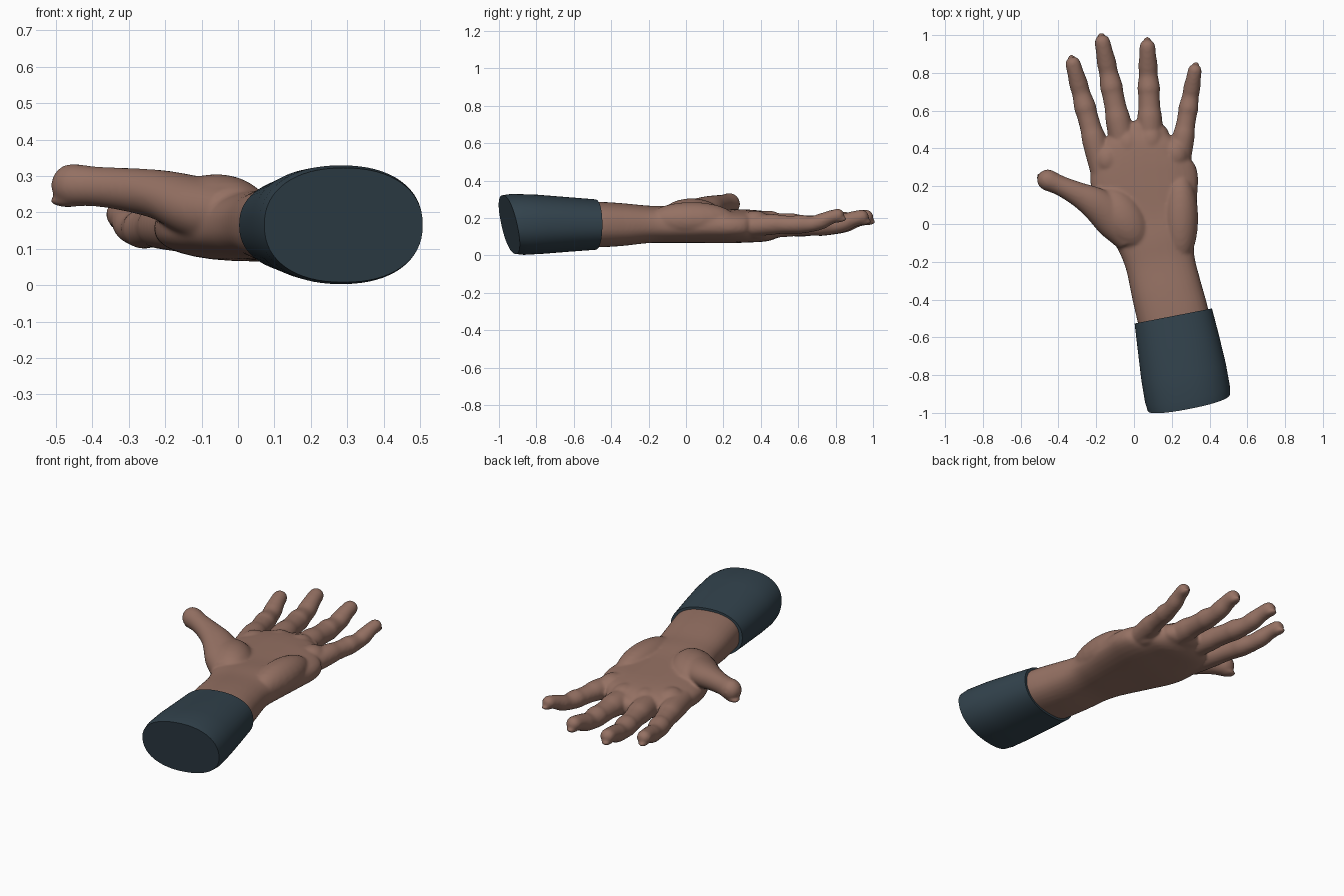
import bpy, bmesh
from math import sin, cos, pi, radians
from mathutils import Vector, Matrix

cube = bpy.data.objects.get("Cube")
if cube:
    bpy.data.objects.remove(cube, do_unlink=True)


def material(name, color):
    m = bpy.data.materials.new(name)
    m.use_nodes = True
    m.diffuse_color = color
    bsdf = m.node_tree.nodes["Principled BSDF"]
    bsdf.inputs["Base Color"].default_value = color
    bsdf.inputs["Roughness"].default_value = 0.7
    return m


skin = material("brown skin", (0.30, 0.165, 0.125, 1))
cloth = material("dark blue cloth", (0.032, 0.055, 0.073, 1))


def make_object(name, bm, mat):
    bmesh.ops.recalc_face_normals(bm, faces=bm.faces)
    mesh = bpy.data.meshes.new(name)
    bm.to_mesh(mesh)
    bm.free()
    mesh.materials.append(mat)
    obj = bpy.data.objects.new(name, mesh)
    bpy.context.collection.objects.link(obj)
    return obj


def ring(bm, centre, across, up, power=2.0, count=32):
    """Closed super-ellipse of vertices."""
    verts = []
    for i in range(count):
        a = 2 * pi * i / count
        c, s = cos(a), sin(a)
        u = abs(c) ** (2 / power) * (1 if c > 0 else -1)
        v = abs(s) ** (2 / power) * (1 if s > 0 else -1)
        verts.append(bm.verts.new(centre + across * u + up * v))
    return verts


def bridge(bm, rings):
    for a, b in zip(rings, rings[1:]):
        for i in range(len(a)):
            j = (i + 1) % len(a)
            bm.faces.new((a[i], a[j], b[j], b[i]))


def smooth_path(points, steps=5):
    """Catmull-Rom through (x, y, z, half width, half height)."""
    p = [Vector(q) for q in points]
    p = [p[0] * 2 - p[1]] + p + [p[-1] * 2 - p[-2]]
    out = []
    for a, b, c, d in zip(p, p[1:], p[2:], p[3:]):
        for k in range(steps):
            t = k / steps
            out.append((b * 2 + (c - a) * t + (a * 2 - b * 5 + c * 4 - d) * t ** 2
                        + (b * 3 - a - c * 3 + d) * t ** 3) * 0.5)
    return out + [p[-2]]


def limb(bm, points, power=2.0):
    """Lofted tube with a rounded far end; returns the tip frame."""
    path = smooth_path(points)
    rings = []
    for i, q in enumerate(path):
        tangent = (path[min(i + 1, len(path) - 1)] - path[max(i - 1, 0)]).to_3d().normalized()
        across = tangent.cross(Vector((0, 0, 1))).normalized()
        up = across.cross(tangent)
        rings.append(ring(bm, q.to_3d(), across * q[3], up * q[4], power))
    for degrees in (25, 45, 65, 82):
        a = radians(degrees)
        rings.append(ring(bm, q.to_3d() + tangent * q[4] * sin(a),
                          across * q[3] * cos(a), up * q[4] * cos(a), power))
    bridge(bm, rings)
    bm.faces.new(rings[0])
    bm.faces.new(rings[-1])
    return q.to_3d(), across, tangent, up


def blob(bm, centre, size, matrix=Matrix()):
    bmesh.ops.create_uvsphere(bm, u_segments=24, v_segments=14, radius=1,
                              matrix=Matrix.Translation(centre) @ matrix @ Matrix.Diagonal((*size, 1)))


def nail(bm, tip, r):
    centre, across, tangent, up = tip
    frame = Matrix((across, tangent, up)).transposed().to_4x4()
    blob(bm, centre - up * r * 0.82 + tangent * r * 0.3, (r * 0.62, r * 0.85, r * 0.28), frame)


# Forearm, wrist and palm
hand = bmesh.new()
limb(hand, [(.23, -.60, .165, .185, .120), (.205, -.48, .165, .19, .122),
            (.172, -.35, .165, .187, .115), (.138, -.20, .166, .185, .100),
            (.115, -.08, .165, .212, .098), (.088, .05, .160, .25, .093),
            (.058, .20, .157, .285, .092), (.048, .33, .157, .268, .088),
            (.060, .43, .155, .205, .080), (.068, .49, .155, .12, .060)], 2.4)

# Palm mounds: thumb base, heel, finger pads
turn = Matrix.Rotation(radians(35), 4, "Z")
blob(hand, (-.06, .03, .20), (.12, .19, .105), turn)
blob(hand, (.245, .03, .19), (.095, .24, .095))
for x, y in ((-.14, .34), (-.03, .42), (.09, .44), (.22, .37)):
    blob(hand, (x, y, .165), (.075, .09, .075))

# Thumb
tip = limb(hand, [(-.02, -.08, .19, .08, .08), (-.10, .02, .21, .105, .085),
                  (-.20, .105, .245, .088, .07), (-.30, .16, .262, .064, .06),
                  (-.39, .203, .271, .053, .055), (-.455, .232, .275, .057, .059)])
nail(hand, tip, .056)

# Fingers: base, middle joint, end joint and tip, with bulging joints
fingers = [  # base xyz, tip xyz, base half width
    ((-.165, .28, .155), (-.323, .848, .195), .066),
    ((-.05, .38, .155), (-.167, .962, .205), .068),
    ((.088, .40, .155), (.071, .938, .205), .068),
    ((.238, .32, .155), (.322, .812, .215), .060)]
profile = [(0, 1.0, 0), (.28, .98, -.006), (.40, .86, -.014), (.53, .84, -.022),
           (.60, .88, -.024), (.72, .74, -.030), (.82, .75, -.022), (.91, .66, -.008), (1, .62, 0)]
for base, end, width in fingers:
    base, end = Vector(base), Vector(end)
    points = []
    for t, scale, dip in profile:
        x, y, z = base.lerp(end, t)
        points.append((x, y, z + dip, width * scale, width * scale * .95))
    nail(hand, limb(hand, points), width * .62)

# Fuse all skin parts into one smooth surface
hand_obj = make_object("hand", hand, skin)
fuse = hand_obj.modifiers.new("fuse", "REMESH")
fuse.mode = "VOXEL"
fuse.voxel_size = 0.008
fuse.use_smooth_shade = True
soften = hand_obj.modifiers.new("soften", "SMOOTH")
soften.factor = 0.5
soften.iterations = 10

# Sleeve: slanted closed back end, open cuff with a folded inner rim
sleeve = bmesh.new()
side = Vector((.98, .19, 0))
sections = [(.290, -.945, .165, .222, .157, -.22), (.283, -.90, .166, .229, .163, -.20),
            (.262, -.78, .167, .228, .158, -.12), (.235, -.63, .166, .219, .146, -.05),
            (.208, -.487, .165, .209, .135, 0), (.209, -.487, .165, .192, .119, 0),
            (.222, -.56, .165, .190, .115, 0)]
rings = [ring(sleeve, Vector((x, y, z)), side * w, Vector((0, tilt, 1)) * h, 2.25, 64)
         for x, y, z, w, h, tilt in sections]
bridge(sleeve, rings)
sleeve.faces.new(rings[0])
sleeve_obj = make_object("sleeve", sleeve, cloth)
bpy.ops.object.select_all(action="DESELECT")
sleeve_obj.select_set(True)
bpy.context.view_layer.objects.active = sleeve_obj
bpy.ops.object.shade_smooth_by_angle(angle=radians(40))
